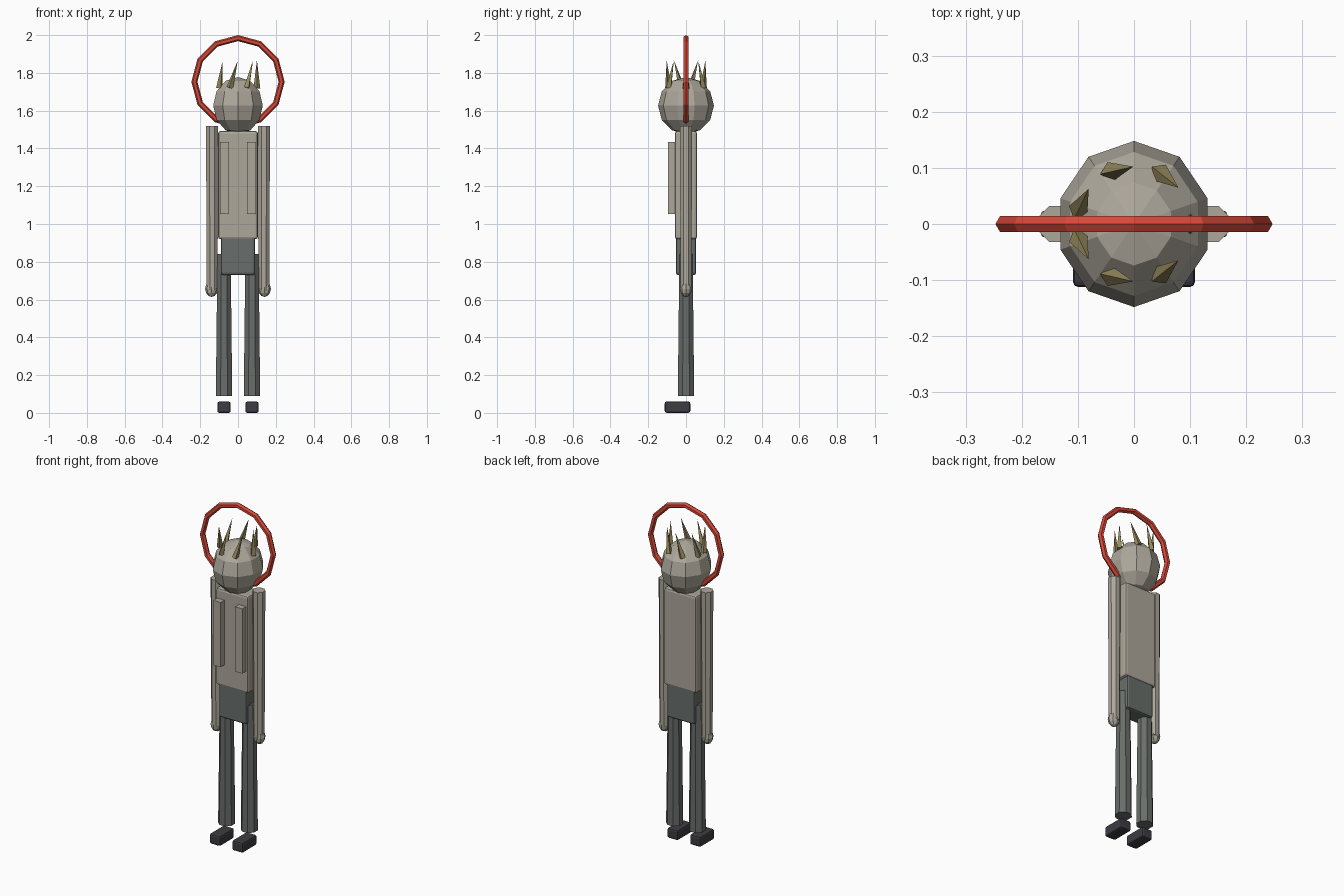
import bpy
from math import radians, sin, cos, pi
from mathutils import Vector

cube = bpy.data.objects.get("Cube")
if cube:
    bpy.data.objects.remove(cube, do_unlink=True)


def material(name, rgb):
    m = bpy.data.materials.new(name)
    m.use_nodes = True
    m.diffuse_color = (*rgb, 1)
    m.node_tree.nodes["Principled BSDF"].inputs["Base Color"].default_value = (*rgb, 1)
    return m


SKIN = material("pale_skin", (0.42, 0.39, 0.33))
CLOTH = material("grey_cloth", (0.14, 0.155, 0.145))
SHOE = material("dark_shoe", (0.045, 0.045, 0.055))
RED = material("halo_red", (0.68, 0.065, 0.04))
GOLD = material("dull_gold", (0.32, 0.26, 0.11))


def finish(name, mat):
    ob = bpy.context.object
    ob.name = name
    ob.data.materials.append(mat)
    return ob


def box(name, centre, size, mat, bevel=0.012):
    bpy.ops.mesh.primitive_cube_add(size=1, location=centre)
    ob = finish(name, mat)
    ob.scale = size
    bpy.ops.object.transform_apply(location=False, rotation=False)
    if bevel:
        mod = ob.modifiers.new("soft_edges", "BEVEL")
        mod.width = bevel
        mod.segments = 2
    return ob


def limb(name, x, z0, z1, r0, r1, mat):
    bpy.ops.mesh.primitive_cone_add(vertices=8, radius1=r0, radius2=r1, depth=z1 - z0,
                                    location=(x, 0, (z0 + z1) / 2),
                                    rotation=(0, 0, pi / 8))
    return finish(name, mat)


def ball(name, centre, scale, segments, rings, mat):
    bpy.ops.mesh.primitive_uv_sphere_add(segments=segments, ring_count=rings,
                                         radius=1, location=centre)
    ob = finish(name, mat)
    ob.scale = scale
    return ob


# Body and head
box("torso", (0, 0, 1.206), (0.21, 0.116, 0.572), SKIN)
box("pelvis", (0, 0, 0.835), (0.18, 0.106, 0.21), CLOTH)
ball("head", (0, 0, 1.627), (0.138, 0.148, 0.151), 10, 6, SKIN)

# Paired limbs, chest panels and shoes
for side, s in (("left", 1), ("right", -1)):
    box(side + "_chest_panel", (s * 0.071, -0.077, 1.243), (0.047, 0.036, 0.382), SKIN, 0)
    limb(side + "_arm", s * 0.137, 0.65, 1.52, 0.031, 0.035, SKIN)
    ball(side + "_hand", (s * 0.14, 0, 0.657), (0.034, 0.031, 0.043), 8, 6, SKIN)
    limb(side + "_leg", s * 0.074, 0.09, 0.84, 0.047, 0.038, CLOTH)
    box(side + "_shoe", (s * 0.074, -0.045, 0.03), (0.07, 0.135, 0.06), SHOE, 0.01)

# Halo standing upright behind the crown
bpy.ops.mesh.primitive_torus_add(major_segments=12, minor_segments=6, major_radius=0.231,
                                 minor_radius=0.016, location=(0, 0, 1.753),
                                 rotation=(pi / 2, 0, 0))
finish("halo", RED)

# Crown of seven leaning spikes
for i in range(7):
    a = radians(i * 360 / 7)
    lean = 0 if i == 0 else (-1 if i < 4 else 1)
    axis = Vector((-sin(a) * lean * 0.3, cos(a) * lean * 0.3, 1)).normalized()
    bpy.ops.mesh.primitive_cone_add(vertices=4, radius1=0.018, radius2=0, depth=0.15,
                                    location=(0.1 * cos(a), 0.1 * sin(a), 1.793))
    spike = finish("crown_spike_%d" % (i + 1), GOLD)
    spike.rotation_euler = axis.to_track_quat("Z", "Y").to_euler()
